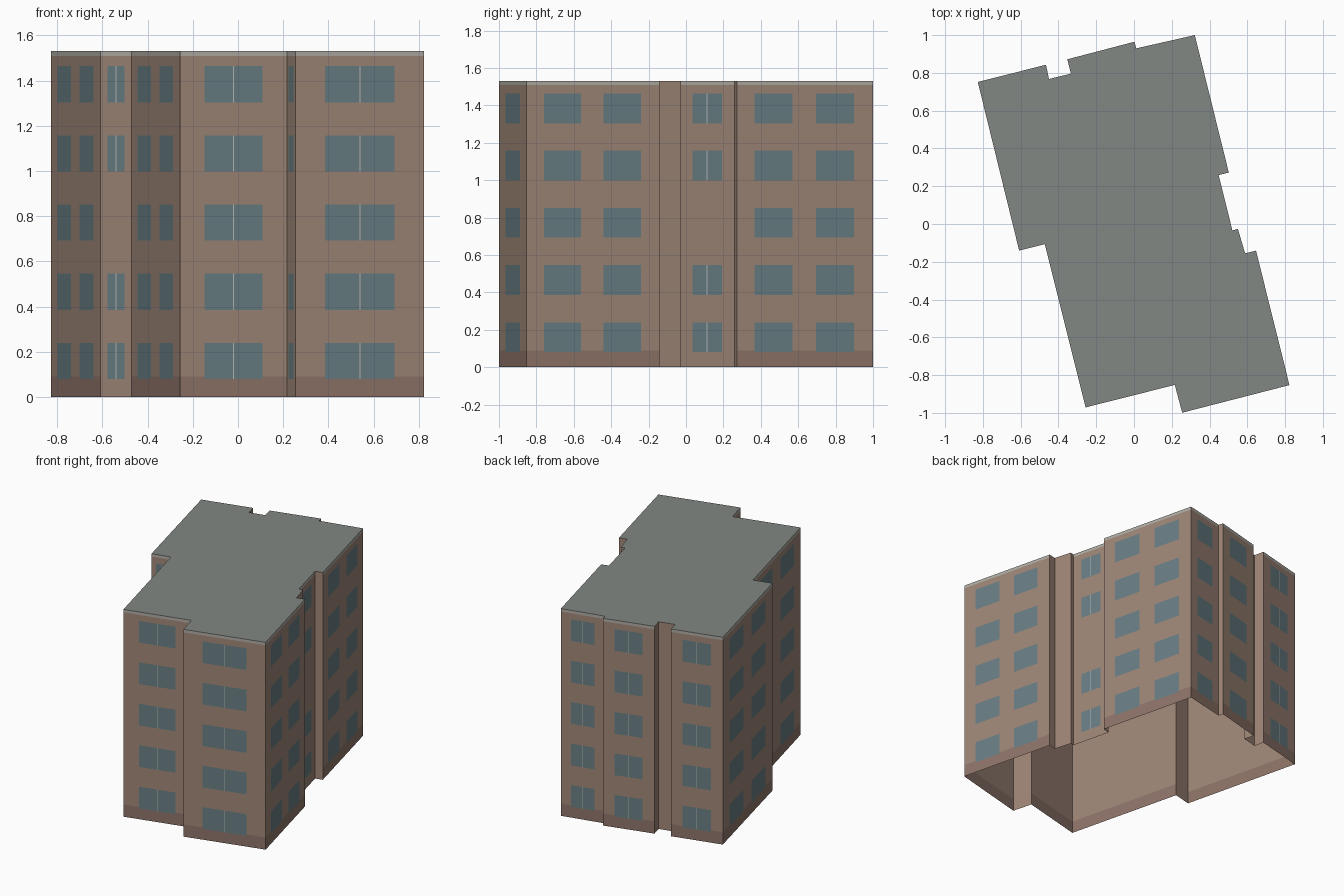
import bpy, bmesh
from mathutils import Vector

if "Cube" in bpy.data.objects:
    bpy.data.objects.remove(bpy.data.objects["Cube"])

# Footprint, counter-clockwise from the back left corner
PLAN = [(-.827, .752), (-.608, -.141), (-.472, -.107), (-.256, -.971),
        (.216, -.852), (.255, -.999), (.823, -.853), (.646, -.141),
        (.588, -.155), (.55, -.026), (.521, -.034), (.448, .259),
        (.502, .272), (.322, 1.0), (.012, .93), (.003, .965),
        (-.353, .872), (-.334, .796), (-.45, .768), (-.466, .843)]
# One style per wall: L = two windows per floor, D = one double window,
# N = double window on four floors without plinth, P = plain
STYLE = "LNLDNDLPPPNPLDPDPPPD"
HEIGHT, PLINTH, CAP = 1.53, .09, 1.508
FLOOR, SILL, WIN_H = .306, .08, .16
OFFSET = .0006


def material(name, rgb):
    m = bpy.data.materials.new(name)
    m.diffuse_color = (*rgb, 1)
    m.use_nodes = True
    m.node_tree.nodes["Principled BSDF"].inputs["Base Color"].default_value = m.diffuse_color
    return m


WALL = material("brick", (.345, .24, .185))
BASE = material("plinth", (.27, .175, .14))
TRIM = material("parapet_grey", (.43, .41, .37))
ROOF = material("roof_grey", (.225, .245, .23))
GLASS = material("glass", (.14, .21, .23))
FRAME = material("frame", (.5, .5, .47))


def add_object(name, bm, mats):
    me = bpy.data.meshes.new(name)
    bm.to_mesh(me)
    bm.free()
    for m in mats:
        me.materials.append(m)
    ob = bpy.data.objects.new(name, me)
    bpy.context.collection.objects.link(ob)
    return ob


# Building shell: stacked rings of wall quads, roof on top, open below
shell = bmesh.new()
levels = [0, PLINTH, CAP, HEIGHT]
rings = [[shell.verts.new((x, y, z)) for x, y in PLAN] for z in levels]
n = len(PLAN)
for i, style in enumerate(STYLE):
    j = (i + 1) % n
    mats = (1 if style in "LD" else 0, 0, 0 if style == "P" else 2)
    for lo, hi, mat in zip(rings, rings[1:], mats):
        shell.faces.new((lo[i], lo[j], hi[j], hi[i])).material_index = mat
shell.faces.new(rings[-1]).material_index = 3
add_object("building_shell", shell, [WALL, BASE, TRIM, ROOF])


def panel(bm, a, b, f0, f1, z, offset):
    """Flat rectangle on wall a-b between two fractions of its length."""
    d = b - a
    out = Vector((d.y, -d.x, 0)).normalized() * offset
    p, q = a + d * f0 + out, a + d * f1 + out
    up = Vector((0, 0, 1))
    bm.faces.new([bm.verts.new(v) for v in (
        p + up * z, q + up * z, q + up * (z + WIN_H), p + up * (z + WIN_H))])


# Windows and the slim mullions of the double windows
glass, bars = bmesh.new(), bmesh.new()
for i, style in enumerate(STYLE):
    if style == "P":
        continue
    a = Vector((*PLAN[i], 0))
    b = Vector((*PLAN[(i + 1) % n], 0))
    spans = [(.13, .41), (.58, .86)] if style == "L" else [(.23, .77)]
    for floor in range(5):
        if style == "N" and floor == 2:
            continue
        z = SILL + floor * FLOOR
        for f0, f1 in spans:
            panel(glass, a, b, f0, f1, z, OFFSET)
        if style != "L":
            half = .002 / (b - a).length
            panel(bars, a, b, .5 - half, .5 + half, z, OFFSET * 2)
add_object("windows", glass, [GLASS])
add_object("window_mullions", bars, [FRAME])
